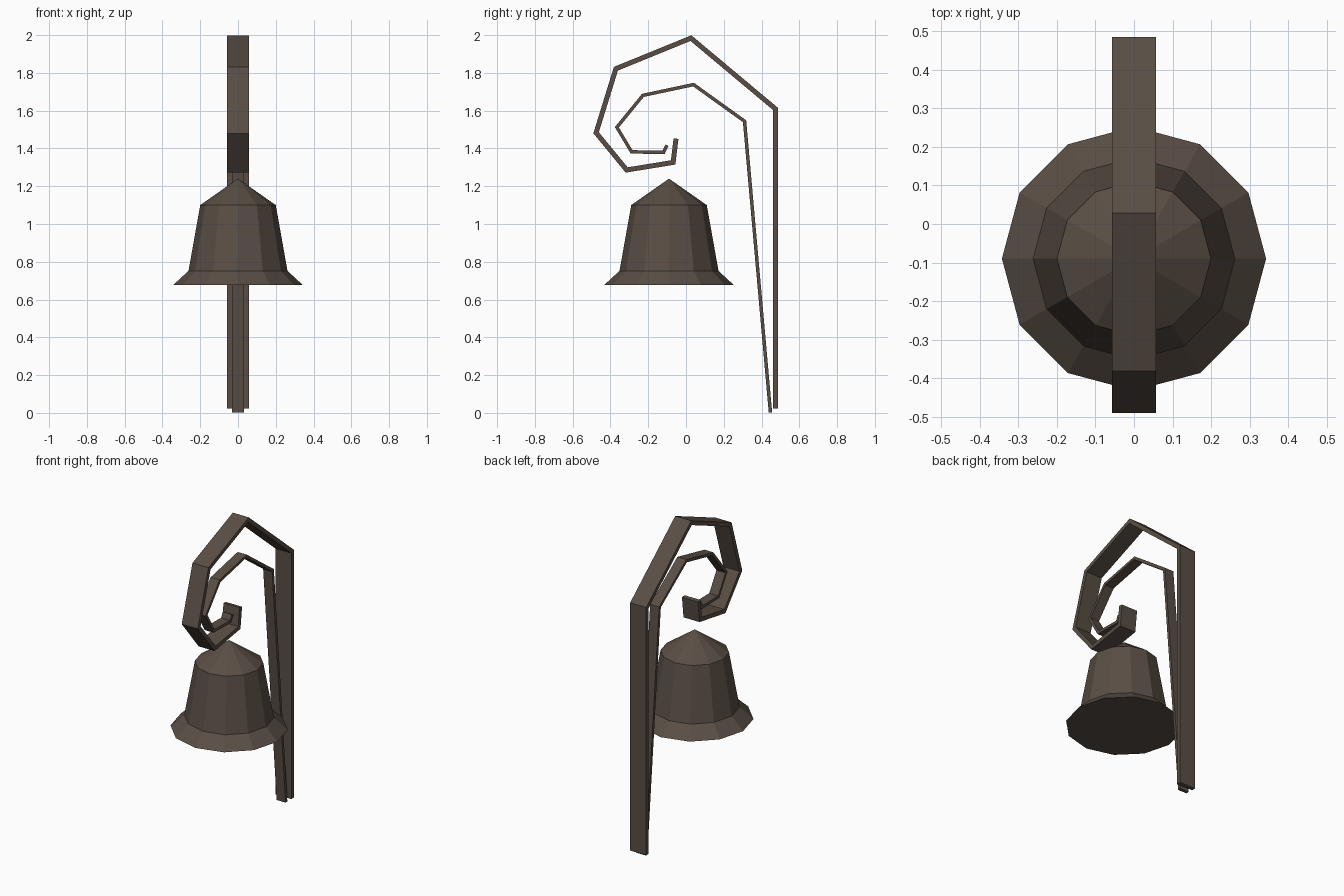
import bpy, bmesh, math
from mathutils import Vector

if "Cube" in bpy.data.objects:
    bpy.data.objects.remove(bpy.data.objects["Cube"])

iron = bpy.data.materials.new("dark_brown_iron")
iron.diffuse_color = (0.10, 0.076, 0.059, 1)
iron.use_nodes = True
iron.node_tree.nodes["Principled BSDF"].inputs["Base Color"].default_value = iron.diffuse_color


def finish(name, bm):
    bmesh.ops.recalc_face_normals(bm, faces=bm.faces)
    mesh = bpy.data.meshes.new(name)
    bm.to_mesh(mesh)
    bm.free()
    mesh.materials.append(iron)
    obj = bpy.data.objects.new(name, mesh)
    bpy.context.collection.objects.link(obj)
    return obj


def strap(name, path, half_width, thickness):
    """Flat bar following a (y, z) path with mitred corners."""
    pts = [Vector(p) for p in path]
    bm = bmesh.new()
    rings = []
    for i, p in enumerate(pts):
        a = (p - pts[i - 1]).normalized() if i else None
        b = (pts[i + 1] - p).normalized() if i < len(pts) - 1 else None
        a, b = a or b, b or a
        na, nb = Vector((-a.y, a.x)), Vector((-b.y, b.x))
        n = (na + nb).normalized()
        n *= thickness / 2 / n.dot(na)
        rings.append([bm.verts.new((sx * half_width, p.x + s * n.x, p.y + s * n.y))
                      for sx, s in ((-1, -1), (1, -1), (1, 1), (-1, 1))])
    for r, q in zip(rings, rings[1:]):
        for k in range(4):
            m = (k + 1) % 4
            bm.faces.new((r[k], r[m], q[m], q[k]))
    bm.faces.new(rings[0])
    bm.faces.new(rings[-1])
    return finish(name, bm)


# Wide outer post curling into the hook
strap("outer_hook", [(0.473, 0.022), (0.473, 1.61), (0.026, 1.984), (-0.371, 1.822),
                     (-0.476, 1.483), (-0.314, 1.286), (-0.068, 1.326), (-0.053, 1.452)],
      0.057, 0.026)

# Narrow inner brace with a smaller curl
strap("inner_scroll", [(0.447, 0.002), (0.31, 1.544), (0.04, 1.738), (-0.228, 1.681),
                       (-0.366, 1.512), (-0.288, 1.382), (-0.119, 1.379), (-0.101, 1.417)],
      0.032, 0.018)

# Twelve-sided bell with closed base
bm = bmesh.new()
SIDES, CY = 12, -0.09
rings = [[bm.verts.new((r * math.cos(2 * math.pi * k / SIDES),
                        CY + r * math.sin(2 * math.pi * k / SIDES), z)) for k in range(SIDES)]
         for r, z in ((0.343, 0.677), (0.262, 0.752), (0.2, 1.10))]
apex = bm.verts.new((0, CY, 1.24))
for k in range(SIDES):
    m = (k + 1) % SIDES
    for r, q in zip(rings, rings[1:]):
        bm.faces.new((r[k], r[m], q[m], q[k]))
    bm.faces.new((rings[-1][k], rings[-1][m], apex))
bm.faces.new(rings[0])
finish("bell", bm)
